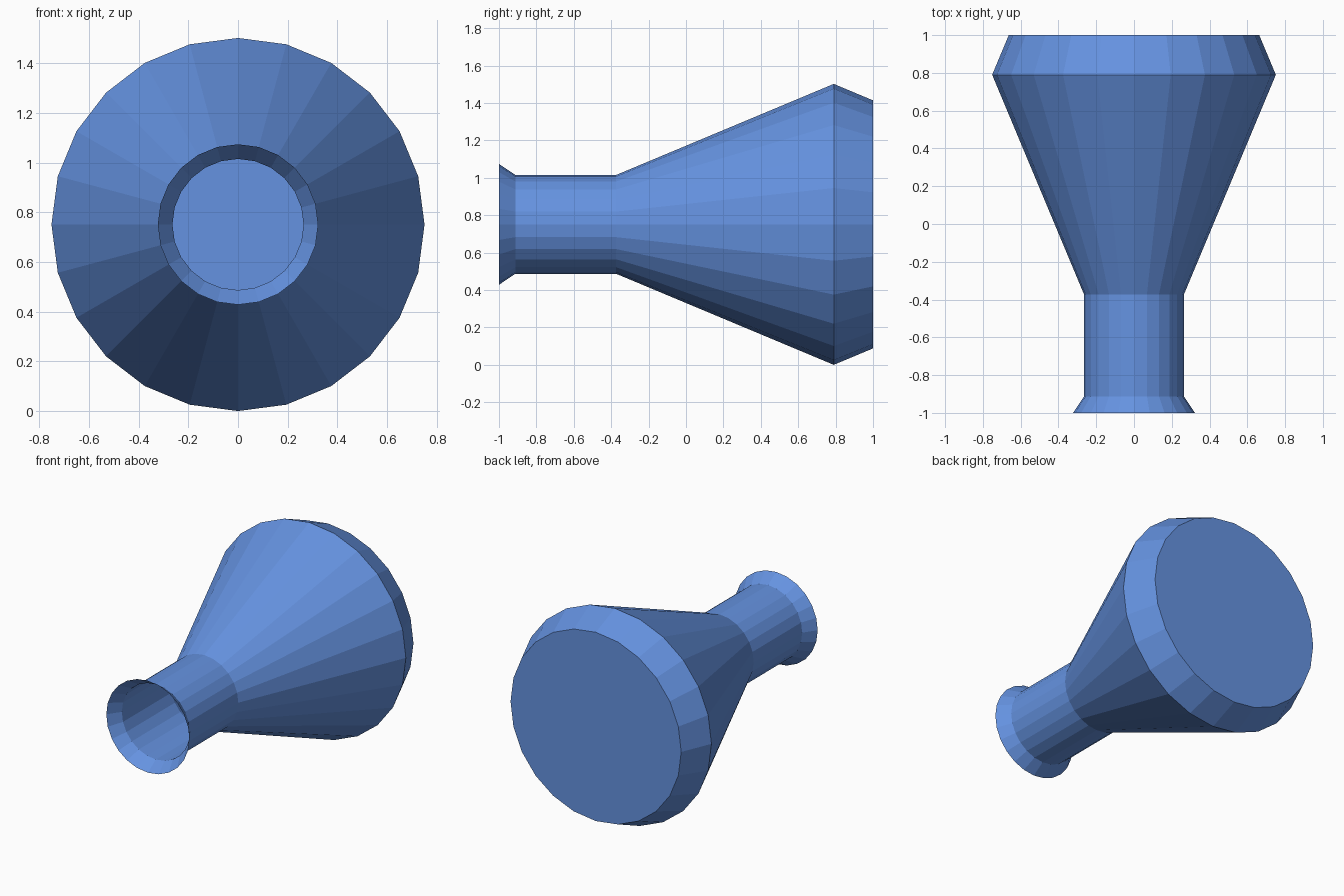
import bpy, bmesh
from math import sin, cos, tau

if "Cube" in bpy.data.objects:
    bpy.data.objects.remove(bpy.data.objects["Cube"])

SIDES = 24
AXIS_Z = 0.751

# Profile along y: (y, radius), from the open lip to the closed base
PROFILE = [(-1.0, 0.323), (-0.912, 0.264), (-0.374, 0.264), (0.79, 0.751), (1.0, 0.663)]

bm = bmesh.new()
rings = [[bm.verts.new((r * sin(tau * i / SIDES), y, AXIS_Z + r * cos(tau * i / SIDES)))
          for i in range(SIDES)] for y, r in PROFILE]

# Thin wall: flared lip, neck, cone and bevelled foot
for a, b in zip(rings, rings[1:]):
    for i in range(SIDES):
        j = (i + 1) % SIDES
        bm.faces.new((a[i], a[j], b[j], b[i]))

# Closed base, the mouth stays open
bm.faces.new(rings[-1])
bmesh.ops.recalc_face_normals(bm, faces=bm.faces)

# Make sure the base faces outward (+y)
bm.normal_update()
if max(bm.faces, key=lambda f: f.calc_center_median().y).normal.y < 0:
    bmesh.ops.reverse_faces(bm, faces=bm.faces)

mesh = bpy.data.meshes.new("flask")
bm.to_mesh(mesh)
bm.free()
flask = bpy.data.objects.new("flask", mesh)
bpy.context.collection.objects.link(flask)

# Blue glass
mat = bpy.data.materials.new("blue")
mat.diffuse_color = (0.13, 0.29, 0.75, 1)
mat.use_nodes = True
mat.node_tree.nodes["Principled BSDF"].inputs["Base Color"].default_value = mat.diffuse_color
mesh.materials.append(mat)
